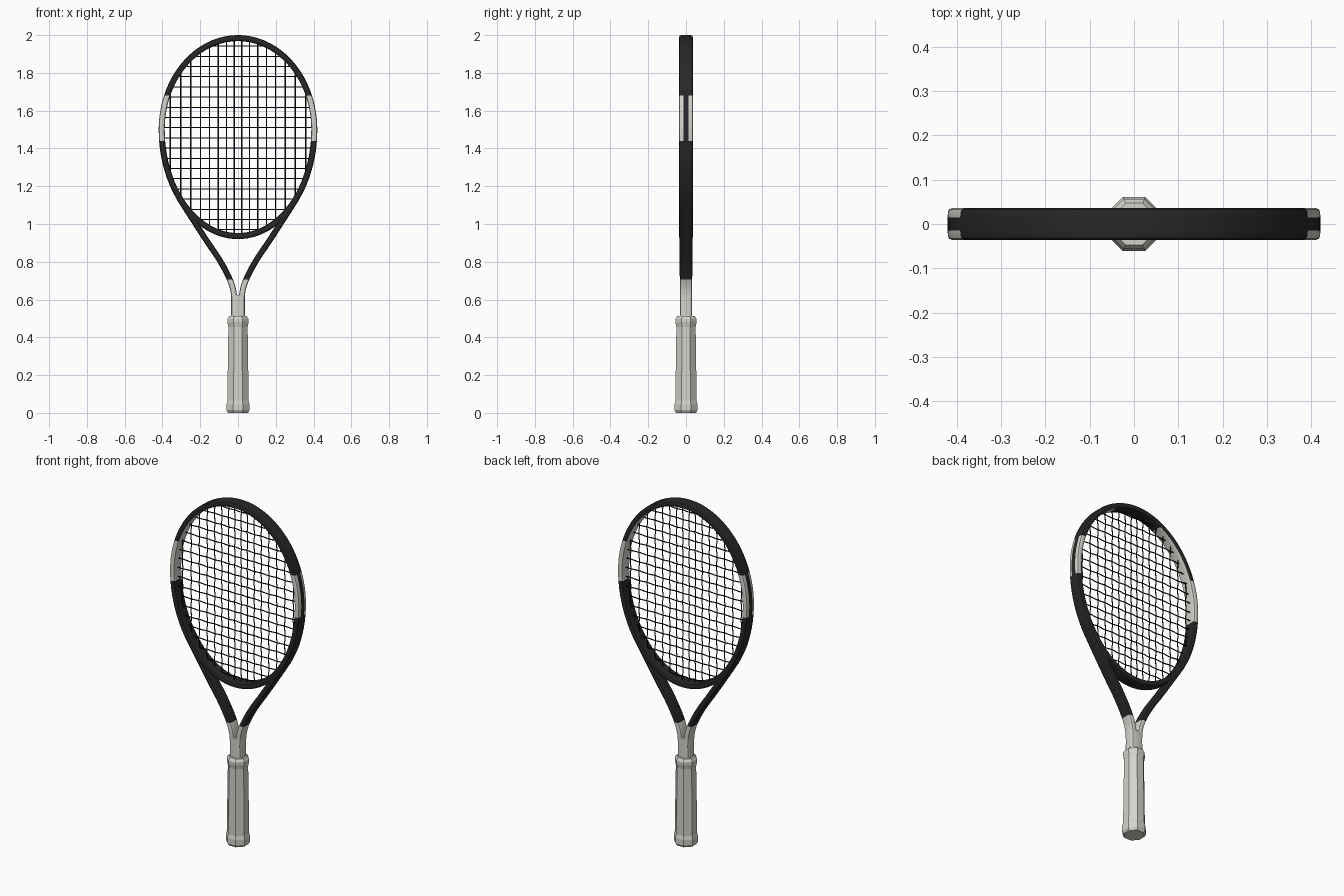
import bpy, bmesh, math
from mathutils import Vector

cube = bpy.data.objects.get("Cube")
if cube:
    bpy.data.objects.remove(cube, do_unlink=True)


def material(name, rgb):
    m = bpy.data.materials.new(name)
    m.use_nodes = True
    m.diffuse_color = (*rgb, 1)
    m.node_tree.nodes["Principled BSDF"].inputs["Base Color"].default_value = (*rgb, 1)
    return m


DARK = material("charcoal", (0.02, 0.02, 0.02))
LIGHT = material("pale grey", (0.65, 0.66, 0.60))
STRING = material("string black", (0.006, 0.006, 0.006))


def finish(name, bm, mats, smooth=True):
    bmesh.ops.recalc_face_normals(bm, faces=bm.faces[:])
    mesh = bpy.data.meshes.new(name)
    bm.to_mesh(mesh)
    bm.free()
    for m in mats:
        mesh.materials.append(m)
    ob = bpy.data.objects.new(name, mesh)
    bpy.context.scene.collection.objects.link(ob)
    if smooth:
        bpy.ops.object.select_all(action='DESELECT')
        ob.select_set(True)
        bpy.context.view_layer.objects.active = ob
        bpy.ops.object.shade_smooth_by_angle(angle=math.radians(40))
    return ob


# Rounded beam section: (across, depth) as fractions of the half sizes
QUARTER = [(1, 0.4), (0.97, 0.72), (0.8, 0.92), (0.4, 1)]
SECTION = (QUARTER + [(-a, d) for a, d in reversed(QUARTER)]
           + [(-a, -d) for a, d in QUARTER]
           + [(a, -d) for a, d in reversed(QUARTER)])


def sweep(path, sizes, closed=False, cuts=()):
    """Sweep the beam section along a path in the XZ plane."""
    bm = bmesh.new()
    n, rings = len(path), []
    for i, (p, (w, d)) in enumerate(zip(path, sizes)):
        a = path[(i - 1) % n] if closed else path[max(i - 1, 0)]
        b = path[(i + 1) % n] if closed else path[min(i + 1, n - 1)]
        t = (b - a).normalized()
        side = Vector((t.y, -t.x))
        rings.append([bm.verts.new((p.x + side.x * u * w, v * d, p.y + side.y * u * w))
                      for u, v in SECTION])
    k = len(SECTION)
    for i in range(n if closed else n - 1):
        r, s = rings[i], rings[(i + 1) % n]
        for j in range(k):
            bm.faces.new((r[j], r[(j + 1) % k], s[(j + 1) % k], s[j]))
    if not closed:
        bm.faces.new(rings[0])
        bm.faces.new(rings[-1])
    for z in cuts:
        bmesh.ops.bisect_plane(bm, geom=bm.verts[:] + bm.edges[:] + bm.faces[:],
                               plane_co=(0, 0, z), plane_no=(0, 0, 1))
    bmesh.ops.recalc_face_normals(bm, faces=bm.faces[:])
    return bm


# Hoop: egg made of two half ellipses
MID, WIDE, UP, DOWN = 1.5, 0.404, 0.484, 0.564
LOW, HIGH, INNER_HIGH = 1.44, 1.68, 1.93


def egg(t):
    s = math.sin(t)
    return Vector((WIDE * math.cos(t), MID + s * (UP if s > 0 else DOWN)))


STEPS = 96
hoop_path = [egg(math.tau * i / STEPS) for i in range(STEPS)]
bm = sweep(hoop_path, [(0.016, 0.036)] * STEPS, True, (LOW, HIGH, INNER_HIGH))
for f in bm.faces:
    c = f.calc_center_median()
    out = Vector((c.x / WIDE ** 2, 0, (c.z - MID) / UP ** 2)).normalized()
    facing = f.normal.dot(out)
    outer_stripe = facing > 0.9 and abs(c.y) < 0.012
    side_panel = LOW < c.z < HIGH and not outer_stripe
    inner_panel = LOW < c.z < INNER_HIGH and facing < -0.5
    f.material_index = int(side_panel or inner_panel)
finish("hoop", bm, (DARK, LIGHT))


# Throat arms, curving from the hoop into the neck
def spline(points, steps=8):
    pts = [Vector(p) for p in points]
    pts = [2 * pts[0] - pts[1]] + pts + [2 * pts[-1] - pts[-2]]
    res = []
    for a, b, c, d in zip(pts, pts[1:], pts[2:], pts[3:]):
        for i in range(steps):
            t = i / steps
            res.append(0.5 * (2 * b + (c - a) * t + (2 * a - 5 * b + 4 * c - d) * t * t
                              + (3 * b - a - 3 * c + d) * t ** 3))
    return res + [pts[-2]]


ARM = [(0.313, 1.14), (0.243, 1.03), (0.165, 0.91), (0.098, 0.81),
       (0.045, 0.71), (0.022, 0.63), (0.02, 0.52)]
for label, sx in (("left", 1), ("right", -1)):
    path = spline([(sx * x, z) for x, z in ARM])
    last = len(path) - 1
    sizes = [(0.0155, 0.035 - 0.003 * i / last) for i in range(last + 1)]
    bm = sweep(path, sizes, cuts=(0.705,))
    for f in bm.faces:
        f.material_index = int(f.calc_center_median().z < 0.705)
    finish(label + "_throat_arm", bm, (DARK, LIGHT))

# Neck between the arms and the grip
finish("neck", sweep([Vector((0, 0.49)), Vector((0, 0.625))], [(0.037, 0.033)] * 2), (LIGHT,))

# Octagonal grip with a flared butt and a collar: (height, half width)
GRIP = [(0, 0.053), (0.014, 0.061), (0.045, 0.061), (0.065, 0.056), (0.25, 0.054),
        (0.455, 0.051), (0.48, 0.056), (0.498, 0.056), (0.512, 0.047)]
bm = bmesh.new()
rings = []
for z, r in GRIP:
    rad = r / math.cos(math.pi / 8)
    rings.append([bm.verts.new((rad * math.cos((i + 0.5) * math.pi / 4),
                                rad * math.sin((i + 0.5) * math.pi / 4), z)) for i in range(8)])
for r, s in zip(rings, rings[1:]):
    for j in range(8):
        bm.faces.new((r[j], r[(j + 1) % 8], s[(j + 1) % 8], s[j]))
bm.faces.new(rings[0])
bm.faces.new(rings[-1])
finish("grip", bm, (LIGHT,), smooth=False)

# Woven string bed
halves = [0.02 + 0.04 * k + 0.0012 * k * k for k in range(8)]
mains = sorted([-x for x in halves] + halves)
crosses = [0.97 + 0.054 * i for i in range(19)]
WEAVE = 0.003


def half_width(z):
    h = UP if z > MID else DOWN
    return WIDE * math.sqrt(max(0, 1 - ((z - MID) / h) ** 2))


def string_set(name, lines):
    cu = bpy.data.curves.new(name, 'CURVE')
    cu.dimensions = '3D'
    cu.bevel_depth = 0.003
    cu.bevel_resolution = 1
    for pts in lines:
        sp = cu.splines.new('POLY')
        sp.points.add(len(pts) - 1)
        for p, co in zip(sp.points, pts):
            p.co = (*co, 1)
    cu.materials.append(STRING)
    bpy.context.scene.collection.objects.link(bpy.data.objects.new(name, cu))


vertical, horizontal = [], []
for i, x in enumerate(mains):
    reach = math.sqrt(1 - (x / WIDE) ** 2)
    bottom, top = MID - DOWN * reach, MID + UP * reach
    weave = [(x, WEAVE * (-1) ** (i + j), z) for j, z in enumerate(crosses) if bottom < z < top]
    vertical.append([(x, 0, bottom)] + weave + [(x, 0, top)])
for j, z in enumerate(crosses):
    w = half_width(z)
    weave = [(x, -WEAVE * (-1) ** (i + j), z) for i, x in enumerate(mains) if abs(x) < w]
    horizontal.append([(-w, 0, z)] + weave + [(w, 0, z)])
string_set("main_strings", vertical)
string_set("cross_strings", horizontal)
